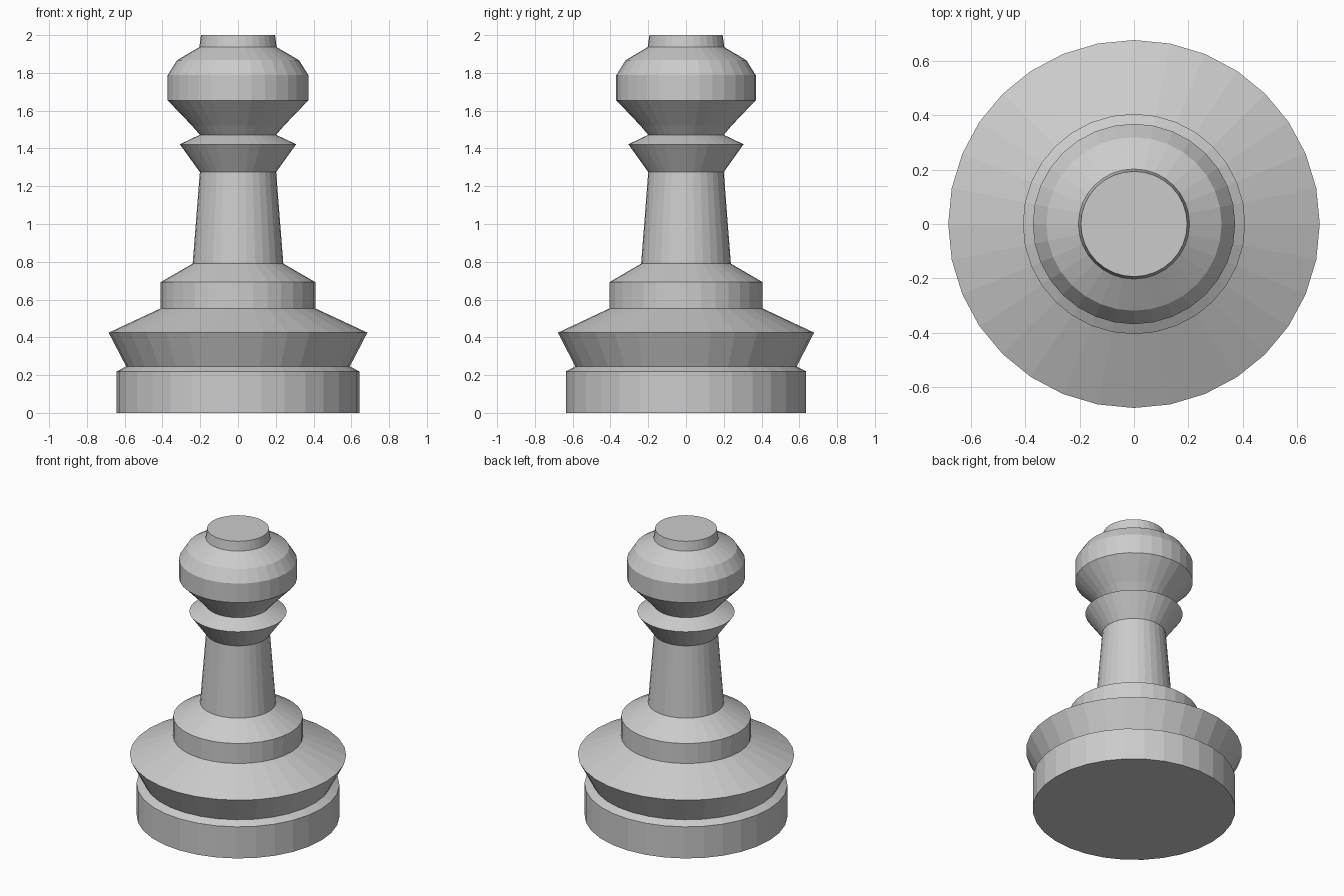
import bpy, bmesh
from math import cos, sin, pi

if "Cube" in bpy.data.objects:
    bpy.data.objects.remove(bpy.data.objects["Cube"])

SIDES = 32
Y_SCALE = 0.99  # the turned piece is very slightly narrower front to back


def lathe(name, profile, cap_bottom=False, cap_top=False):
    """Revolve (radius, height) points around z into flat-shaded rings."""
    bm = bmesh.new()
    rings = [[bm.verts.new((r * cos(2 * pi * i / SIDES),
                            r * sin(2 * pi * i / SIDES) * Y_SCALE, z))
              for i in range(SIDES)] for r, z in profile]
    for low, high in zip(rings, rings[1:]):
        for i in range(SIDES):
            j = (i + 1) % SIDES
            bm.faces.new((low[i], low[j], high[j], high[i]))
    if cap_bottom:
        bm.faces.new(rings[0][::-1])
    if cap_top:
        bm.faces.new(rings[-1])
    mesh = bpy.data.meshes.new(name)
    bm.to_mesh(mesh)
    bm.free()
    obj = bpy.data.objects.new(name, mesh)
    bpy.context.collection.objects.link(obj)
    return obj


# Parts meet at shared rims, so no hidden inner faces are needed.
# Foot disc with a narrow bevelled ledge
lathe("base", [(0.642, 0), (0.642, 0.22), (0.592, 0.246)], cap_bottom=True)
# Wide flared ring above the foot
lathe("base_flare", [(0.592, 0.246), (0.685, 0.425), (0.41, 0.553)])
# Stepped shoulder
lathe("shoulder", [(0.41, 0.553), (0.41, 0.692), (0.24, 0.79)])
# Tapered stem
lathe("stem", [(0.24, 0.79), (0.202, 1.275)])
# Collar under the head
lathe("collar", [(0.202, 1.275), (0.308, 1.422), (0.202, 1.472)])
# Rounded head
lathe("head", [(0.202, 1.472), (0.245, 1.522), (0.373, 1.655),
               (0.373, 1.788), (0.323, 1.867), (0.205, 1.936)])
# Small flat cap on top
lathe("top_cap", [(0.205, 1.936), (0.196, 2.0)], cap_top=True)
